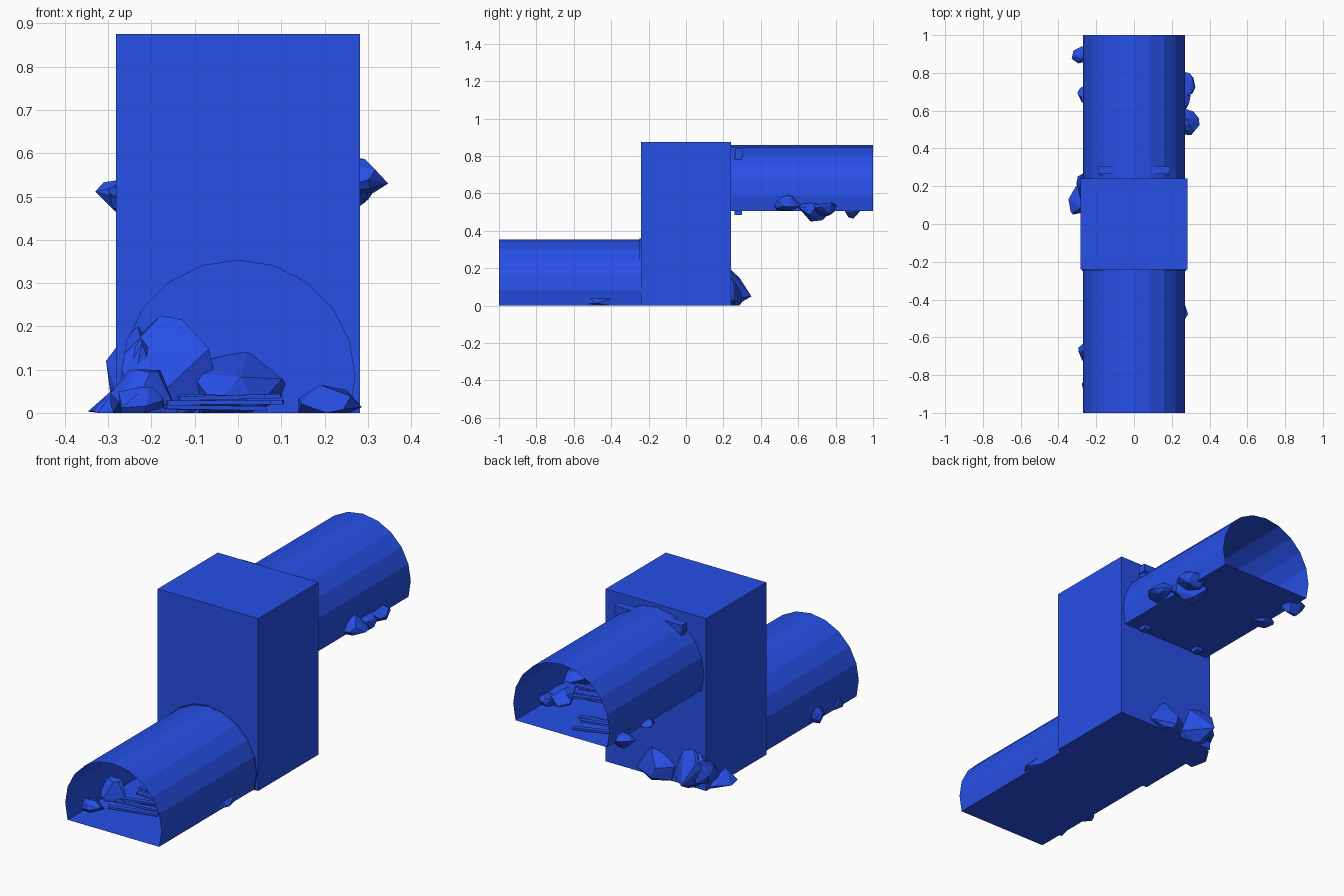
import bpy, bmesh, math, random
from mathutils import Matrix, Vector

if "Cube" in bpy.data.objects:
    bpy.data.objects.remove(bpy.data.objects["Cube"])

mat = bpy.data.materials.new("tunnel_blue")
mat.diffuse_color = (0.02, 0.08, 0.8, 1)
mat.use_nodes = True
mat.node_tree.nodes["Principled BSDF"].inputs["Base Color"].default_value = mat.diffuse_color

W, D, H = 0.282, 0.241, 0.875      # shaft half width, half depth, height
UP = 0.505                         # floor level of the upper tunnel


def finish(name, bm):
    me = bpy.data.meshes.new(name)
    bm.to_mesh(me)
    bm.free()
    me.materials.append(mat)
    ob = bpy.data.objects.new(name, me)
    bpy.context.collection.objects.link(ob)
    return ob


def arch(z0, r=0.27, cz=0.083):
    """Horseshoe outline as (x, z), left foot over the crown to the right foot."""
    pts = []
    for i in range(-5, 6):
        a = math.radians(18 * i)
        pts.append((r * math.sin(a), z0 + cz + r * math.cos(a)))
    foot = math.sqrt(r * r - cz * cz)
    return [(-foot, z0)] + pts + [(foot, z0)]


def face(bm, pts):
    return bm.faces.new([bm.verts.new(p) for p in pts])


def sweep(bm, outline, y0, y1, closed):
    a = [bm.verts.new((x, y0, z)) for x, z in outline]
    b = [bm.verts.new((x, y1, z)) for x, z in outline]
    n = len(outline)
    for i in range(n if closed else n - 1):
        j = (i + 1) % n
        bm.faces.new((a[i], a[j], b[j], b[i]))


# Two open-ended tunnels, each with a narrow collar where it meets the shaft
for name, z0, s in (("lower_tunnel", 0, -1), ("upper_tunnel", UP, 1)):
    bm = bmesh.new()
    sweep(bm, arch(z0), s * D, s, True)
    if s < 0:
        sweep(bm, arch(z0, 0.276), s * D, s * (D + 0.008), False)
    bmesh.ops.recalc_face_normals(bm, faces=bm.faces)
    finish(name, bm)

# Hollow shaft with an arched doorway in its front and back walls
bm = bmesh.new()


def arched_wall(y, z0, z1):
    outline = [(-W, z0)] + arch(z0) + [(W, z0), (W, z1), (-W, z1)]
    face(bm, [(x, y, z) for x, z in outline])


arched_wall(-D, 0, H)
arched_wall(D, UP, H)
face(bm, [(-W, D, 0), (W, D, 0), (W, D, UP), (-W, D, UP)])
sweep(bm, [(-W, 0), (W, 0), (W, H), (-W, H)], -D, D, True)
bmesh.ops.remove_doubles(bm, verts=bm.verts, dist=1e-5)
bmesh.ops.recalc_face_normals(bm, faces=bm.faces)
finish("shaft", bm)


# Boxes for timber work
def timber(bm, centre, size, yaw=0, tilt=0):
    m = (Matrix.Translation(centre) @ Matrix.Rotation(yaw, 4, 'Z')
         @ Matrix.Rotation(tilt, 4, 'Y') @ Matrix.Diagonal((*size, 1)))
    bmesh.ops.create_cube(bm, size=1, matrix=m)


# Support frame just inside the upper tunnel
bm = bmesh.new()
timber(bm, (0, 0.285, 0.82), (0.38, 0.04, 0.04))
for s in (-1, 1):
    timber(bm, (s * 0.165, 0.28, 0.643), (0.035, 0.04, 0.315))
finish("support_frame", bm)


# Fallen planks, stacked loosely on the floor
def planks(name, cx, cy, z0, count, seed):
    rnd = random.Random(seed)
    bm = bmesh.new()
    for i in range(count):
        timber(bm, (cx + rnd.uniform(-.03, .03), cy + 0.035 * (i - count / 2),
                    z0 + 0.012 + 0.012 * (i % 3)),
               (0.24, 0.025, 0.01), rnd.uniform(-.1, .35), rnd.uniform(-.03, .03))
    finish(name, bm)


planks("lower_planks", -0.03, -0.66, 0, 6, 1)
planks("upper_planks", 0.10, 0.62, UP, 6, 2)
planks("upper_end_planks", -0.12, 0.86, UP, 4, 3)


# Faceted rock: hull of jittered points stretched to fill the given bounds
def rock(name, lo, hi, seed, flat=False):
    rnd = random.Random(seed)
    pts = []
    for _ in range(18):
        v = Vector([rnd.gauss(0, 1) for _ in range(3)]).normalized()
        if flat:
            v.z = max(v.z, -0.25)
        pts.append(v)
    mn = [min(p[k] for p in pts) for k in range(3)]
    mx = [max(p[k] for p in pts) for k in range(3)]
    bm = bmesh.new()
    for p in pts:
        bm.verts.new([lo[k] + (p[k] - mn[k]) / (mx[k] - mn[k]) * (hi[k] - lo[k])
                      for k in range(3)])
    res = bmesh.ops.convex_hull(bm, input=bm.verts)
    loose = [v for v in bm.verts if not v.link_faces]
    bmesh.ops.delete(bm, geom=loose, context='VERTS')
    bmesh.ops.recalc_face_normals(bm, faces=bm.faces)
    finish(name, bm)


# Rubble at the foot of the shaft and along the lower tunnel
for i, (lo, hi) in enumerate([
        ((-0.28, 0.08, 0), (-0.04, 0.35, 0.225)),
        ((-0.11, 0.10, 0), (0.11, 0.30, 0.145)),
        ((-0.347, 0.05, 0), (-0.20, 0.21, 0.06)),
        ((-0.305, 0.12, 0.04), (-0.18, 0.28, 0.20)),
        ((0.14, -0.55, 0), (0.286, -0.35, 0.065)),
        ((-0.295, -0.74, 0), (-0.14, -0.61, 0.10)),
        ((-0.276, -0.89, 0), (-0.17, -0.80, 0.06))]):
    rock("lower_rock_%d" % (i + 1), lo, hi, 10 + i, True)

# Rubble along the upper tunnel, poking through floor and walls
for i, (lo, hi) in enumerate([
        ((0.17, 0.47, 0.505), (0.347, 0.62, 0.59)),
        ((0.14, 0.60, 0.45), (0.30, 0.77, 0.57)),
        ((0.20, 0.68, 0.48), (0.325, 0.81, 0.55)),
        ((-0.33, 0.85, 0.465), (-0.20, 0.94, 0.54)),
        ((-0.30, 0.63, 0.49), (-0.18, 0.74, 0.53))]):
    rock("upper_rock_%d" % (i + 1), lo, hi, 30 + i)
